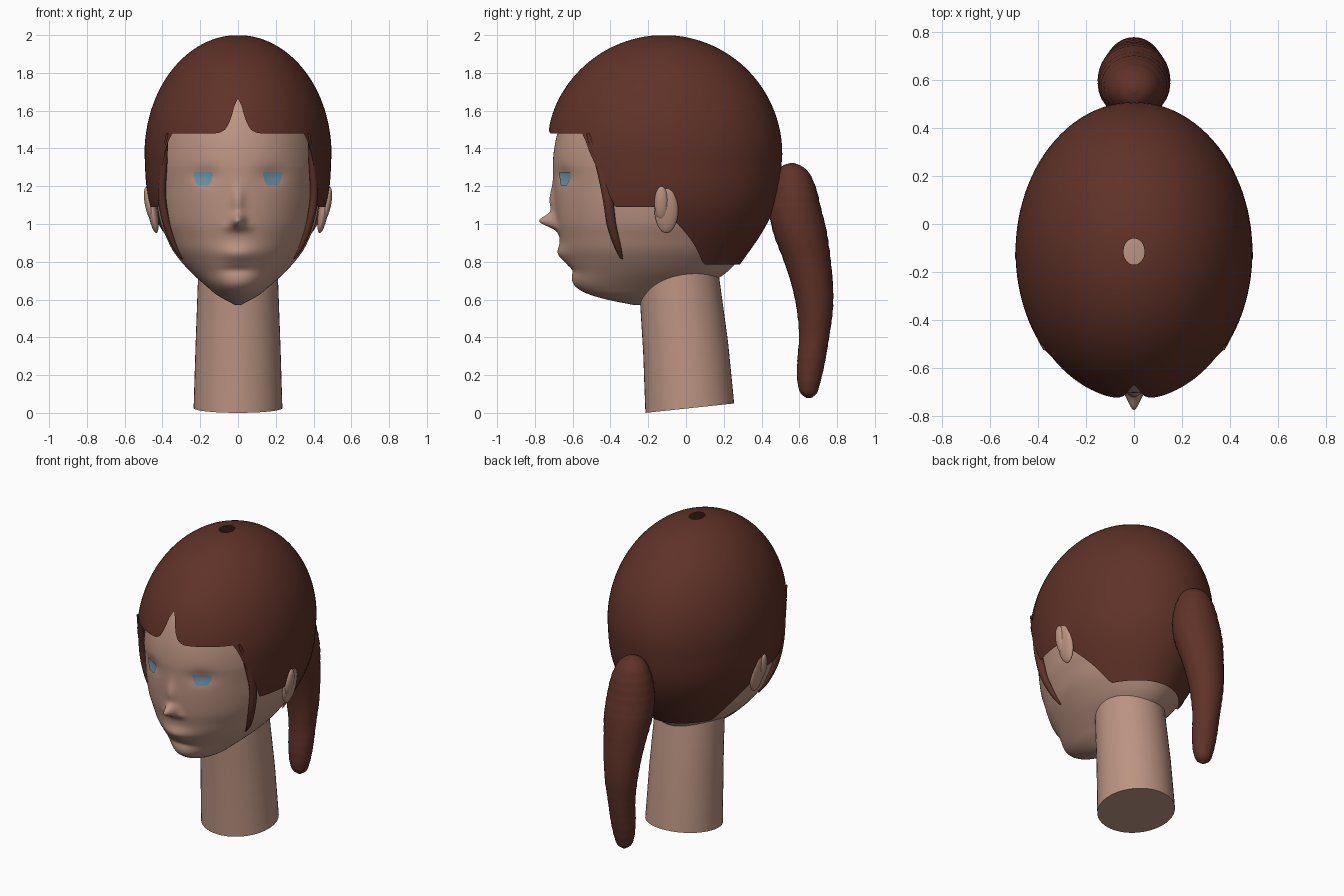
import bpy, bmesh, math
from mathutils import Vector, Matrix

if "Cube" in bpy.data.objects:
    bpy.data.objects.remove(bpy.data.objects["Cube"])


def material(name, rgb):
    m = bpy.data.materials.new(name)
    m.diffuse_color = (*rgb, 1)
    m.use_nodes = True
    m.node_tree.nodes["Principled BSDF"].inputs["Base Color"].default_value = m.diffuse_color
    return m


SKIN = material("skin", (0.50, 0.295, 0.225))
HAIR = material("brown hair", (0.115, 0.032, 0.021))
EYE = material("blue eye", (0.16, 0.30, 0.41))


def finish(name, bm, mat, angle=50):
    bmesh.ops.recalc_face_normals(bm, faces=bm.faces)
    me = bpy.data.meshes.new(name)
    bm.to_mesh(me)
    bm.free()
    me.materials.append(mat)
    ob = bpy.data.objects.new(name, me)
    bpy.context.collection.objects.link(ob)
    bpy.ops.object.select_all(action='DESELECT')
    bpy.context.view_layer.objects.active = ob
    ob.select_set(True)
    bpy.ops.object.shade_smooth_by_angle(angle=math.radians(angle))
    return ob


def loft(name, rings, mat, caps=True, closed=True, angle=50):
    """Skin a list of equally long point rings."""
    bm = bmesh.new()
    vs = [[bm.verts.new(p) for p in r] for r in rings]
    n = len(vs[0])
    for a, b in zip(vs, vs[1:]):
        for i in range(n if closed else n - 1):
            j = (i + 1) % n
            bm.faces.new((a[i], a[j], b[j], b[i]))
    if caps:
        bm.faces.new(vs[0])
        bm.faces.new(vs[-1])
    return finish(name, bm, mat, angle)


def sample(table, t):
    """Smooth interpolation of rows keyed by ascending first column."""
    t = min(max(t, table[0][0]), table[-1][0])
    k = next(i for i in range(len(table) - 1) if t <= table[i + 1][0])
    p, q = table[k], table[k + 1]
    o, r = table[max(k - 1, 0)], table[min(k + 2, len(table) - 1)]
    h = q[0] - p[0]
    s = (t - p[0]) / h
    out = []
    for c in range(1, len(p)):
        m0 = (q[c] - o[c]) / (q[0] - o[0]) * h
        m1 = (r[c] - p[c]) / (r[0] - p[0]) * h
        out.append((2*s**3 - 3*s*s + 1) * p[c] + (s**3 - 2*s*s + s) * m0
                   + (3*s*s - 2*s**3) * q[c] + (s**3 - s*s) * m1)
    return out


def skull(table, z_mid, height, theta, z):
    """Oval cross-sections from the table, closed above by an ellipsoid."""
    front, back, w = sample(table, min(z, z_mid))
    k = math.sqrt(max(0, 1 - ((z - z_mid) / height) ** 2)) if z > z_mid else 1
    c, d = (front + back) / 2, (back - front) / 2
    return Vector((w * k * math.sin(theta), c - d * k * math.cos(theta), z))


# height, front y, back y, half width
HEAD = [(0.57, -0.27, -0.23, 0.01), (0.60, -0.42, -0.14, 0.07),
        (0.63, -0.52, -0.06, 0.12), (0.66, -0.575, 0.04, 0.155),
        (0.69, -0.60, 0.13, 0.19), (0.74, -0.608, 0.21, 0.245),
        (0.80, -0.63, 0.27, 0.30), (0.86, -0.655, 0.32, 0.345),
        (0.93, -0.67, 0.36, 0.38), (1.0, -0.685, 0.40, 0.41),
        (1.1, -0.695, 0.43, 0.43), (1.2, -0.70, 0.45, 0.44),
        (1.3, -0.705, 0.465, 0.45)]
CAP = [(0.785, -0.66, 0.285, 0.32), (0.95, -0.70, 0.40, 0.405),
       (1.08, -0.72, 0.465, 0.46), (1.2, -0.735, 0.495, 0.485),
       (1.37, -0.745, 0.51, 0.495)]
# facial relief: x, z, push forward, x spread, z spread
RELIEF = [(0, 1.015, 0.085, 0.035, 0.036), (0, 1.12, 0.026, 0.035, 0.08),
          (0, 0.84, 0.03, 0.10, 0.045), (0.05, 0.985, 0.012, 0.03, 0.025),
          (0.18, 1.255, -0.018, 0.075, 0.05), (0, 0.755, -0.012, 0.09, 0.02)]


def head_point(theta, z):
    p = skull(HEAD, 1.3, 0.63, theta, z)
    if math.cos(theta) > 0:
        for x0, z0, a, sx, sz in RELIEF:
            p.y -= a * math.exp(-((abs(p.x) - x0) / sx) ** 2 - ((z - z0) / sz) ** 2)
    return p


# angles around the head, denser at the face (0 = front)
N = 128
THETAS = [math.copysign(math.pi * abs(u) ** 1.4, u)
          for u in (2 * i / N - 1 for i in range(N))]

# head
zs = [0.572 + 1.028 * i / 100 for i in range(101)]
zs += [1.6 + 0.329 * math.sin(math.pi / 2 * i / 16) for i in range(1, 17)]
loft("head", [[head_point(t, z) for t in THETAS] for z in zs], SKIN)

# hair cap: lower edge height by angle, with a peak over the forehead
EDGE = [(0, 1.665), (0.04, 1.63), (0.07, 1.575), (0.10, 1.53), (0.14, 1.50),
        (0.19, 1.485), (0.24, 1.48), (0.81, 1.48), (1.03, 1.22), (1.14, 1.09),
        (1.52, 1.09), (1.74, 1.0), (2.2, 0.785), (3.2, 0.785)]


def edge_z(t):
    t = abs(t)
    for (a, za), (b, zb) in zip(EDGE, EDGE[1:]):
        if t <= b:
            return za + (zb - za) * (t - a) / (b - a)


rings = []
for i in range(41):
    drop = 1 - math.cos(math.pi / 2 * (0.02 + 0.98 * i / 40))
    rings.append([skull(CAP, 1.37, 0.63, t, 1.998 - (1.998 - edge_z(t)) * drop)
                  for t in THETAS])
loft("hair_cap", rings, HAIR, caps=False)

# ponytail: falling height, centre y, radius
TAIL = [(0.078, 0.65, 0.012), (0.10, 0.65, 0.04), (0.15, 0.65, 0.058),
        (0.25, 0.66, 0.072), (0.4, 0.678, 0.08), (0.55, 0.682, 0.096),
        (0.68, 0.668, 0.11), (0.8, 0.643, 0.124), (0.95, 0.605, 0.142),
        (1.08, 0.578, 0.138), (1.2, 0.57, 0.115), (1.28, 0.565, 0.08),
        (1.31, 0.56, 0.045), (1.322, 0.56, 0.012)]
rings = []
for i in range(73):
    z = 0.70 - 0.622 * math.cos(math.pi * i / 72)
    y, r = sample(TAIL, z)
    r *= 1 + 0.012 * math.cos(z * 110)
    rings.append([(1.06 * r * math.cos(a), y + r * math.sin(a), z)
                  for a in (math.tau * j / 28 for j in range(28))])
loft("ponytail", rings, HAIR)

# neck: leaning, slightly tapered, tilted base
rings = []
for z, y, r, tilt in ((0.025, 0.02, 0.235, 0.106), (0.35, -0.002, 0.225, 0.1),
                      (0.68, -0.035, 0.213, 0.1), (0.88, -0.06, 0.205, 0.1)):
    rings.append([(r * math.cos(a), y + r * math.sin(a), z + tilt * r * math.sin(a))
                  for a in (math.tau * j / 48 for j in range(48))])
loft("neck", rings, SKIN)

# side lock path: x, y, z, radius
LOCK = [(0, 0.375, -0.52, 1.48, 0.008), (1, 0.392, -0.46, 1.32, 0.022),
        (2, 0.403, -0.417, 1.15, 0.027), (3, 0.378, -0.395, 1.0, 0.025),
        (4, 0.335, -0.362, 0.88, 0.018), (5, 0.297, -0.34, 0.815, 0.006)]

for side, s in (("right", 1), ("left", -1)):
    # side locks
    rings = []
    for i in range(26):
        x, y, z, r = sample(LOCK, i / 5)
        rings.append([(s * (x + 0.8 * r * math.cos(a)), y + r * math.sin(a), z)
                      for a in (math.tau * j / 12 for j in range(12))])
    loft(side + "_side_lock", rings, HAIR)

    # ears: outer shell and inner fold
    for part, loc, size in (("ear", (0.453, -0.104, 1.075), (0.026, 0.063, 0.125)),
                            ("ear_fold", (0.47, -0.13, 1.11), (0.024, 0.037, 0.09))):
        bm = bmesh.new()
        mat = (Matrix.Translation((s * loc[0], loc[1], loc[2]))
               @ Matrix.Rotation(s * 0.17, 4, 'Y') @ Matrix.Diagonal((*size, 1)))
        bmesh.ops.create_uvsphere(bm, u_segments=24, v_segments=16, radius=1, matrix=mat)
        finish(side + "_" + part, bm, SKIN)

    # eyes: thin plates following the face, wide above and narrow below
    rings = []
    for z, half in ((1.203, 0.024), (1.215, 0.035), (1.24, 0.046),
                    (1.262, 0.053), (1.275, 0.046)):
        row = []
        for j in range(9):
            x = 0.182 + half * (j / 4 - 1)
            w = skull(HEAD, 1.3, 0.63, math.pi / 2, z).x
            row.append(head_point(s * math.asin(x / w), z) + Vector((s * 0.002, -0.005, 0)))
        rings.append(row)
    loft(side + "_eye", rings, EYE, caps=False, closed=False)
